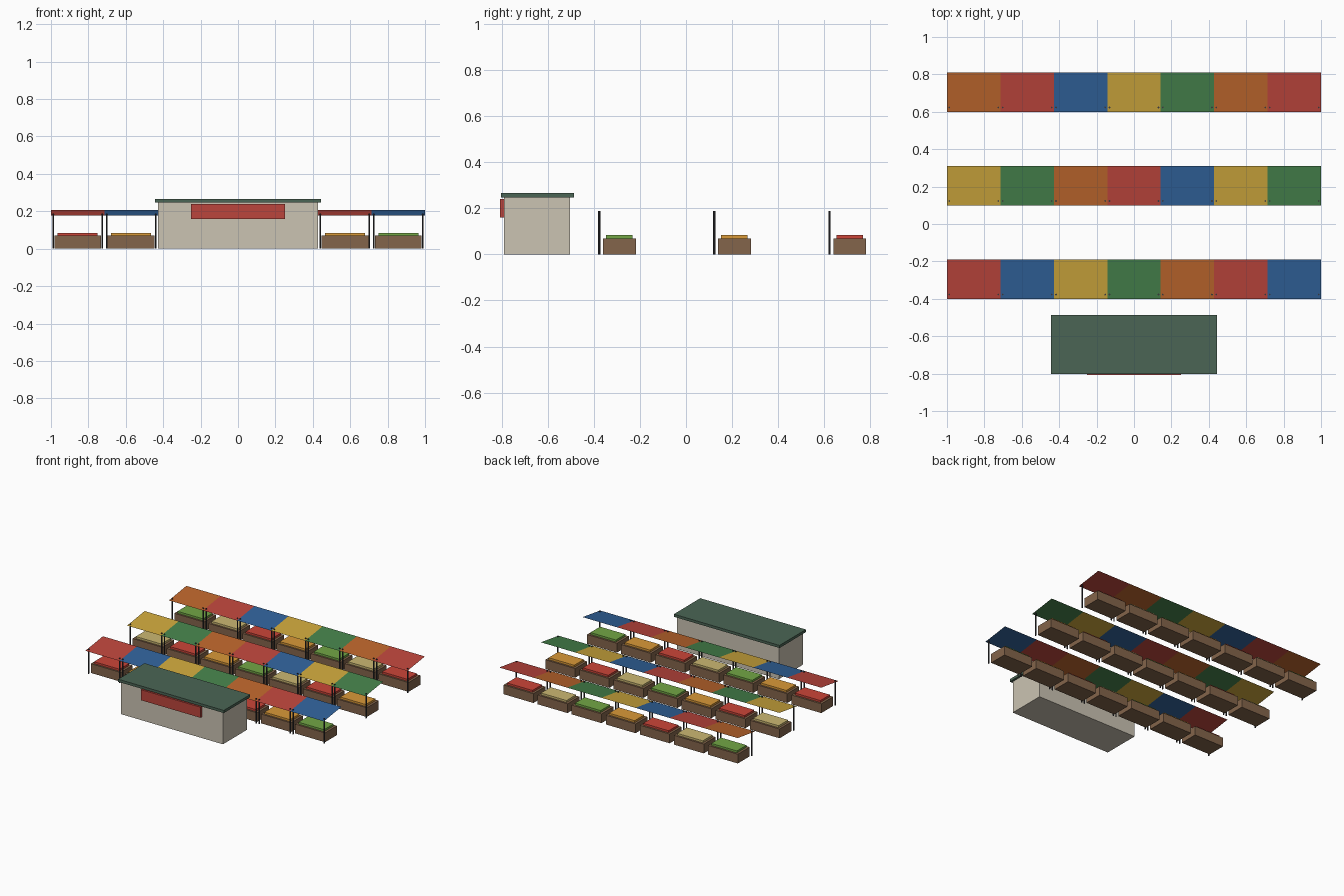
import bpy, bmesh
from mathutils import Matrix

if "Cube" in bpy.data.objects:
    bpy.data.objects.remove(bpy.data.objects["Cube"])


def material(name, r, g, b):
    m = bpy.data.materials.new(name)
    m.diffuse_color = (r, g, b, 1)
    m.use_nodes = True
    m.node_tree.nodes["Principled BSDF"].inputs["Base Color"].default_value = m.diffuse_color
    return m


def finish(name, bm, mat):
    mesh = bpy.data.meshes.new(name)
    bm.to_mesh(mesh)
    bm.free()
    mesh.materials.append(mat)
    ob = bpy.data.objects.new(name, mesh)
    bpy.context.collection.objects.link(ob)
    return ob


def box(name, x, y, z, mat):
    """Box from (min, max) pairs."""
    bm = bmesh.new()
    mid = [(a + b) / 2 for a, b in (x, y, z)]
    size = [b - a for a, b in (x, y, z)]
    bmesh.ops.create_cube(bm, size=1, matrix=Matrix.Translation(mid) @ Matrix.Diagonal((*size, 1)))
    return finish(name, bm, mat)


def post(name, x, y, height, mat):
    bm = bmesh.new()
    bmesh.ops.create_cone(bm, cap_ends=True, segments=6, radius1=0.005, radius2=0.005,
                          depth=height, matrix=Matrix.Translation((x, y, height / 2)))
    return finish(name, bm, mat)


def awning(name, x, y, z, mat):
    """Single tilted sheet, low at the front."""
    bm = bmesh.new()
    corners = [(x[0], y[0], z[0]), (x[1], y[0], z[0]), (x[1], y[1], z[1]), (x[0], y[1], z[1])]
    bm.faces.new([bm.verts.new(c) for c in corners])
    return finish(name, bm, mat)


wood = material("wood", 0.23, 0.13, 0.07)
metal = material("dark_metal", 0.04, 0.04, 0.045)
wall = material("wall", 0.6, 0.55, 0.45)
roof = material("roof_green", 0.07, 0.13, 0.09)
sign = material("sign_red", 0.5, 0.06, 0.045)
cloths = [material("cloth_red", 0.5, 0.06, 0.045), material("cloth_blue", 0.03, 0.12, 0.32),
          material("cloth_yellow", 0.6, 0.38, 0.045), material("cloth_green", 0.06, 0.22, 0.07),
          material("cloth_orange", 0.5, 0.13, 0.025)]
goods = [material("goods_red", 0.6, 0.06, 0.04), material("goods_orange", 0.7, 0.32, 0.04),
         material("goods_green", 0.17, 0.38, 0.06), material("goods_tan", 0.6, 0.48, 0.17)]

# Three rows of seven stalls
pitch = 2 / 7
for r in range(3):
    y = -0.295 + 0.5 * r
    for c in range(7):
        x = (c - 3) * pitch
        tag = f"_{r + 1}_{c + 1}"
        box("counter" + tag, (x - 0.125, x + 0.125), (y - 0.065, y + 0.077), (0, 0.07), wood)
        box("produce" + tag, (x - 0.107, x + 0.107), (y - 0.052, y + 0.063), (0.07, 0.085),
            goods[(c + 3 * r) % 4])
        awning("awning" + tag, (x - pitch / 2, x + pitch / 2), (y - 0.105, y + 0.105),
               (0.178, 0.208), cloths[(c + 2 * r) % 5])
        for side, s in (("left", -1), ("right", 1)):
            post(f"{side}_post" + tag, x + s * 0.131, y - 0.082, 0.188, metal)

# Hall at the front with slab roof and blank sign board
box("hall", (-0.427, 0.427), (-0.79, -0.503), (0, 0.246), wall)
box("hall_roof", (-0.443, 0.443), (-0.803, -0.487), (0.246, 0.266), roof)
box("sign_board", (-0.25, 0.25), (-0.807, -0.788), (0.16, 0.24), sign)
